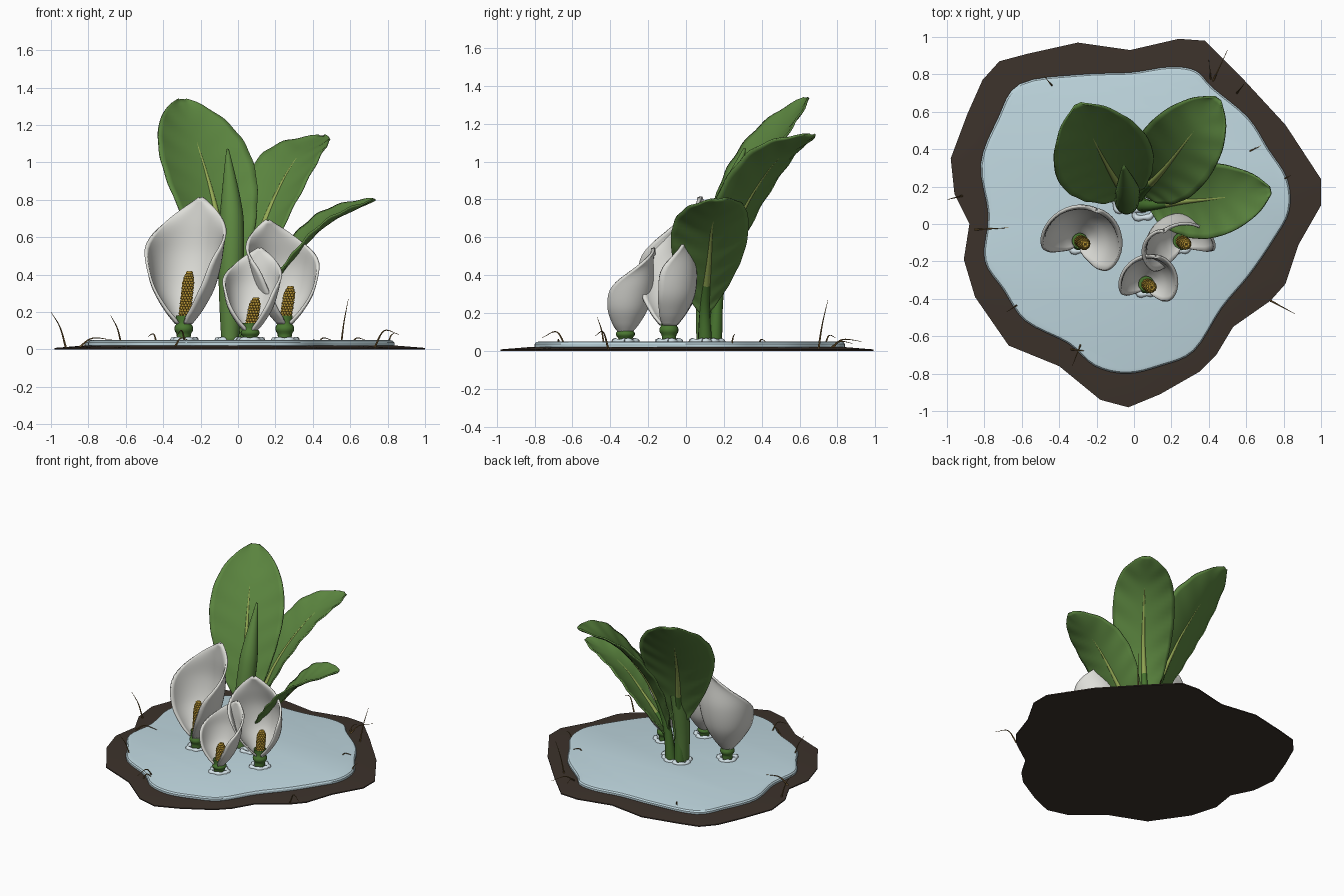
import bpy, bmesh
from math import sin, cos, pi, radians
from mathutils import Vector, Matrix

cube = bpy.data.objects.get("Cube")
if cube:
    bpy.data.objects.remove(cube)


def material(name, *rgb):
    mat = bpy.data.materials.new(name)
    mat.use_nodes = True
    colour = (*rgb, 1)
    mat.diffuse_color = colour
    node = next(n for n in mat.node_tree.nodes if n.type == 'BSDF_PRINCIPLED')
    node.inputs["Base Color"].default_value = colour
    node.inputs["Roughness"].default_value = 0.7
    return mat


LEAF = material("leaf green", .105, .235, .05)
RIB = material("pale rib green", .30, .40, .09)
STEM = material("stem green", .068, .185, .03)
PETAL = material("petal white", .73, .73, .69)
GOLD = material("spadix gold", .50, .31, .035)
BROWN = material("spadix brown", .16, .09, .012)
WATER = material("water blue", .53, .69, .75)
FOAM = material("foam white", .72, .84, .89)
MUD = material("mud brown", .045, .032, .024)
DRY = material("dry grass", .21, .125, .04)


def finish(name, bm, mats, angle=40):
    """Turn a bmesh into a shaded object."""
    mesh = bpy.data.meshes.new(name)
    bm.to_mesh(mesh)
    bm.free()
    obj = bpy.data.objects.new(name, mesh)
    bpy.context.collection.objects.link(obj)
    for mat in mats:
        mesh.materials.append(mat)
    bpy.ops.object.select_all(action='DESELECT')
    obj.select_set(True)
    bpy.context.view_layer.objects.active = obj
    bpy.ops.object.shade_smooth_by_angle(angle=radians(angle))
    return obj


def spline(points, steps, closed=False):
    """Smooth curve through the points."""
    p = [Vector(q) for q in points]
    n = len(p)
    if closed:
        get = lambda i: p[i % n]
    else:
        p = [2 * p[0] - p[1]] + p + [2 * p[-1] - p[-2]]
        get = lambda i: p[i + 1]
    out = []
    for i in range(n if closed else n - 1):
        a, b, c, d = (get(i + k) for k in (-1, 0, 1, 2))
        for s in range(steps):
            t = s / steps
            out.append((2 * b + (c - a) * t + (2 * a - 5 * b + 4 * c - d) * t * t
                        + (3 * b - a - 3 * c + d) * t ** 3) / 2)
    if not closed:
        out.append(p[-2])
    return out


def sheet(name, rows, mats, wrap=False, thick=0, rule=None, angle=60):
    """Skin a grid of points; wrapped grids get end caps."""
    bm = bmesh.new()
    grid = [[bm.verts.new(v) for v in row] for row in rows]
    n = len(rows[0])
    for i in range(len(grid) - 1):
        for j in range(n if wrap else n - 1):
            k = (j + 1) % n
            f = bm.faces.new((grid[i][j], grid[i][k], grid[i + 1][k], grid[i + 1][j]))
            if rule:
                f.material_index = rule(i / len(grid))
    if wrap:
        bm.faces.new(grid[0])
        bm.faces.new(grid[-1])
    bmesh.ops.recalc_face_normals(bm, faces=bm.faces[:])
    obj = finish(name, bm, mats, angle)
    if thick:
        mod = obj.modifiers.new("thickness", 'SOLIDIFY')
        mod.thickness = thick
        mod.offset = 0
    return obj


def tangent(path, i):
    return (path[min(i + 1, len(path) - 1)] - path[max(i - 1, 0)]).normalized()


def tube(name, path, radius, mats, sides=10, ref=(.7, -.7, .1), rule=None, sweep=None):
    """Round sweep; with sweep set, an open rolled sheet instead."""
    rows = []
    for i, p in enumerate(path):
        t = tangent(path, i)
        a = t.cross(Vector(ref)).normalized()
        b = t.cross(a)
        r = radius(i / (len(path) - 1))
        if sweep:
            turns = [(sweep * j / sides, r * (1 - .3 * j / sides)) for j in range(sides + 1)]
        else:
            turns = [(2 * pi * j / sides, r) for j in range(sides)]
        rows.append([p + q * (a * cos(g) + b * sin(g)) for g, q in turns])
    return sheet(name, rows, mats, wrap=not sweep, thick=.008 if sweep else 0, rule=rule)


# Mud bank: low polygonal slab rising towards the pool
bank = [(.38, .98), (.24, .99), (-.02, .93), (-.3, .97), (-.57, .91), (-.72, .87), (-.81, .77),
        (-.89, .59), (-.98, .35), (-.96, .16), (-.88, 0), (-.91, -.19), (-.85, -.39),
        (-.67, -.65), (-.4, -.76), (-.18, -.94), (-.03, -.98), (.14, -.91), (.35, -.79),
        (.44, -.7), (.53, -.55), (.73, -.41), (.81, -.32), (.88, -.11), (1, .1), (1, .24),
        (.81, .53), (.57, .79)]
sheet("mud_bank", [[(x * s, y * s, z) for x, y in bank]
                   for s, z in ((1, 0), (1, .008), (.85, .02))], [MUD], wrap=True)

# Pool of water with a rounded edge
shore = [(.19, .84), (.33, .82), (.42, .73), (.61, .57), (.72, .4), (.82, .24), (.83, .07),
         (.75, -.08), (.62, -.27), (.47, -.45), (.32, -.68), (.14, -.76), (-.04, -.8),
         (-.21, -.76), (-.35, -.64), (-.58, -.52), (-.7, -.35), (-.8, -.19), (-.78, .05),
         (-.82, .32), (-.73, .56), (-.61, .75), (-.28, .8), (-.02, .81)]
ring = spline([(x, y, 0) for x, y in shore], 4, closed=True)
sheet("water", [[(p.x * s, p.y * s, z) for p in ring]
                for s, z in ((.98, .012), (1, .022), (1, .036), (.99, .046), (.97, .05))],
      [WATER], wrap=True, angle=20)


def foam(name, x, y, r):
    loop = []
    for k in range(33):
        g = 2 * pi * k / 32
        q = r * (1 + .08 * sin(5 * g) + .05 * cos(3 * g))
        loop.append(Vector((x + q * cos(g), y + q * sin(g), .05)))
    tube(name, loop, lambda t: .015 + .003 * sin(t * 40), [FOAM], 8, (0, 0, 1))


def leaf(name, points, half, side, cup=.05):
    """Broad cupped blade on a stalk with a pale midrib."""
    path = spline(points, 12)
    n = len(path) - 1
    rows = []
    for i in range(n // 5, n + 1):
        t = tangent(path, i)
        w = Vector(side)
        w = (w - t * w.dot(t)).normalized()
        up = w.cross(t)
        if up.z < 0:
            up = -up
        s = (i - n // 5) / (n - n // 5)
        width = half * max(sin(pi * min(s, .995) ** 1.25), .02) ** .6
        row = []
        for j in range(-8, 9):
            u = j / 8
            wave = .004 * abs(u) * sin(s * 45 - abs(u) * 5)
            row.append(path[i] + w * u * width + up * (cup * u * u * width / half + wave))
        rows.append(row)
    sheet(name + "_blade", rows, [LEAF], thick=.01)
    tube(name + "_stalk", path[:-7], lambda t: .036 * (1 - t) ** 1.4 + .004, [STEM, RIB],
         rule=lambda t: int(t > .42))


# Three open leaves
leaf("tall_leaf", [(-.04, .13, .03), (-.05, .16, .4), (-.125, .28, .77), (-.21, .44, 1.07),
                   (-.3, .64, 1.335)], .265, (1, .35, -.1))
leaf("back_leaf", [(.02, .15, .03), (.05, .18, .35), (.15, .28, .7), (.3, .47, 1),
                   (.45, .67, 1.14)], .215, (.8, -.65, 0))
leaf("low_leaf", [(.04, .1, .03), (.11, .1, .24), (.27, .12, .46), (.47, .14, .67),
                  (.73, .18, .8)], .205, (-.1, 1, .1), .045)

# Young leaf, still rolled up
roll = spline([(-.04, .1, .03), (-.035, .12, .35), (-.03, .18, .7), (-.055, .31, 1.07)], 10)
tube("rolled_leaf", roll, lambda t: .047 + .025 * sin(pi * t) - .044 * max(0, t * 3 - 2) ** 1.2,
     [LEAF], 24, (1, 0, .1), sweep=2.5 * pi)


def flower(name, x, y, low, high, r, face, lean, spadix_top):
    """Hooded white petal around a knobbly spadix on a short stem."""
    face = Vector((*face, 0)).normalized()
    side = Vector((-face.y, face.x, 0))
    lean = Vector((*lean, 0))
    base = Vector((x, y, 0))
    rows = []
    # keys hold height, radius and half opening angle
    for t, q, half in spline([(0, .22, 160), (.12, .53, 140), (.3, .85, 128), (.55, 1.02, 110),
                              (.8, 1, 55), (1, 1, 2)], 6):
        row = []
        for j in range(-12, 13):
            u = j / 12
            g = u * radians(half)
            d = r * q * (1 + .1 * u ** 4)
            p = base + lean * t * t + (side * sin(g) - face * cos(g)) * d
            p.z = low + (high - low) * t
            row.append(p)
        rows.append(row)
    sheet(name + "_petal", rows, [PETAL], thick=.014)

    # Green stem and cup under the petal
    stem = [base + Vector((0, 0, .03 + (low + .01) * k / 16)) for k in range(17)]
    tube(name + "_stem", stem, lambda t: .036 + .012 * max(0, sin(t * 9 - 3.2)) + .006 * t,
         [STEM], 14)

    # Spadix core covered with staggered bumps
    foot = base + Vector((0, 0, low))
    axis = Vector((.03, -.02, spadix_top - low))
    size = lambda t: .026 * (1 - max(0, t - .75) ** 2 * 9)
    tube(name + "_spadix", [foot + axis * k / 12 for k in range(13)], size, [BROWN], 12)
    bm = bmesh.new()
    count = int(axis.z / .0135)
    for i in range(count + 1):
        t = i / count
        for j in range(10):
            g = 2 * pi * (j + i % 2 / 2) / 10
            p = foot + axis * t + Vector((cos(g), sin(g), 0)) * size(t)
            bmesh.ops.create_icosphere(bm, subdivisions=1, radius=.0092,
                                       matrix=Matrix.Translation(p))
    finish(name + "_spadix_bumps", bm, [GOLD], 80)
    foam(name + "_foam", x, y, .058)


flower("left_back_flower", -.29, -.09, .14, .81, .188, (-.33, -.94), (.025, -.02), .41)
flower("right_back_flower", .25, -.09, .14, .69, .168, (.35, -.94), (-.03, -.11), .33)
flower("front_flower", .065, -.32, .1, .54, .135, (-.15, -.98), (.03, .01), .27)
for k, (fx, fy) in enumerate([(-.05, .13), (.02, .13), (.05, .09)]):
    foam(f"leaf_foam_{k}", fx, fy, .06)

# Dry grass blades: foot, end, middle height, end height
blades = [(-.92, .15, -1, .13, .12, .2), (-.62, -.43, -.68, -.47, .11, .18),
          (.55, .7, .59, .75, .14, .27), (.42, .76, .5, .93, .06, .05),
          (-.28, -.63, -.33, -.76, .1, .07), (.73, -.41, .86, -.48, .1, .08),
          (-.43, .73, -.48, .79, .08, .07), (-.85, -.03, -.67, -.02, .06, .05),
          (.6, .38, .68, .42, .06, .05), (.8, .24, .84, .26, .07, .09),
          (-.34, -.67, -.25, -.68, .06, .04), (.41, .77, .4, .88, .05, .04)]
for k, (ax, ay, bx, by, mid, end) in enumerate(blades):
    path = spline([(ax, ay, .01), (ax * .6 + bx * .4, ay * .6 + by * .4, mid), (bx, by, end)], 6)
    tube(f"grass_blade_{k}", path, lambda t: .006 - .005 * t, [DRY], 5)
